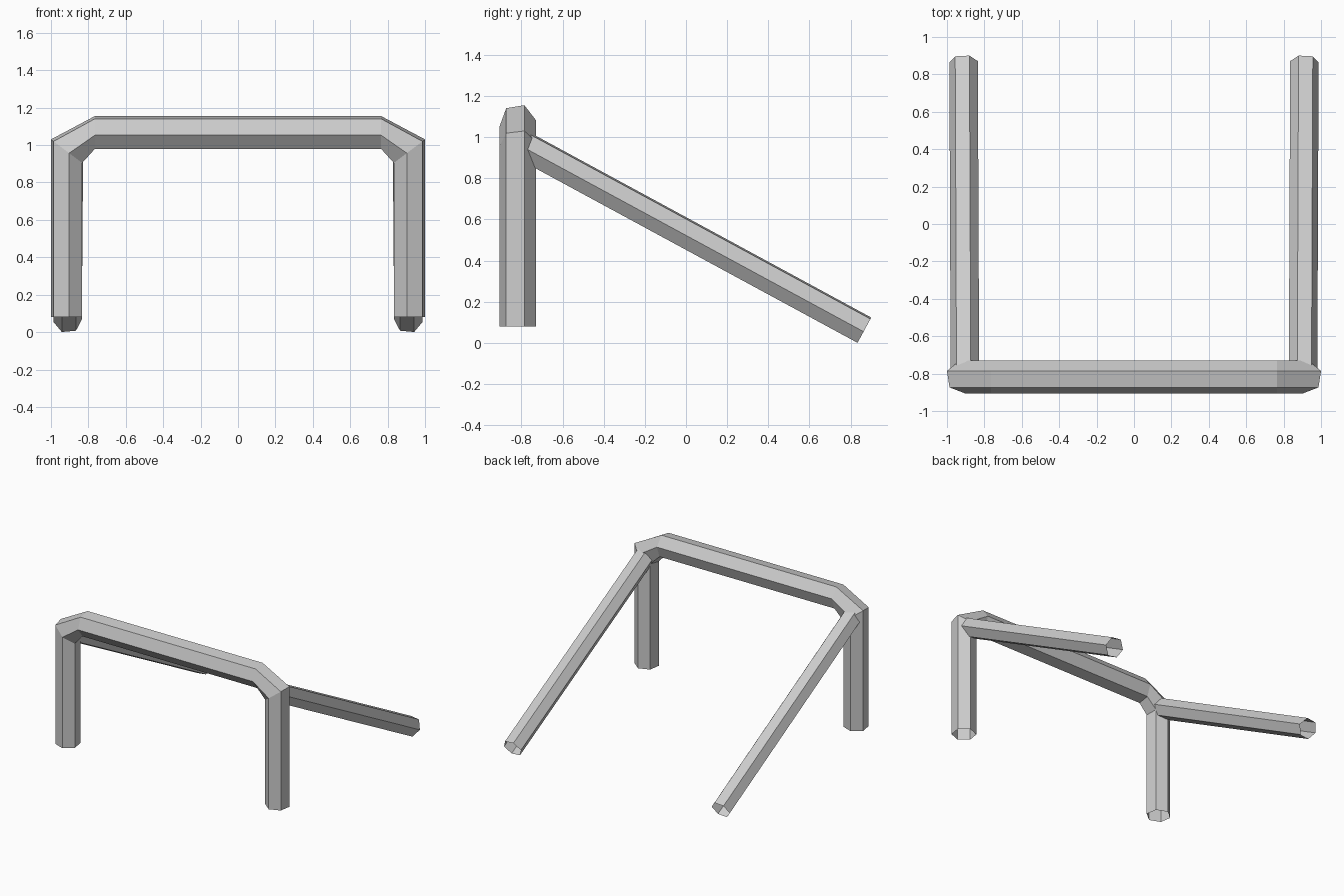
import bpy, bmesh, math
from mathutils import Vector

if "Cube" in bpy.data.objects:
    bpy.data.objects.remove(bpy.data.objects["Cube"])


def hexagon(radius, start_deg):
    return [(radius * math.cos(math.radians(start_deg + 60 * k)),
             radius * math.sin(math.radians(start_deg + 60 * k))) for k in range(6)]


def tube(name, section, stations):
    """Loft an open-ended tube; each station is (centre, u axis, v axis)."""
    bm = bmesh.new()
    rings = [[bm.verts.new(Vector(c) + Vector(u) * a + Vector(v) * b) for a, b in section]
             for c, u, v in stations]
    n = len(section)
    for r0, r1 in zip(rings, rings[1:]):
        for i in range(n):
            j = (i + 1) % n
            bm.faces.new((r0[i], r0[j], r1[j], r1[i]))
    bmesh.ops.recalc_face_normals(bm, faces=bm.faces)
    mesh = bpy.data.meshes.new(name)
    bm.to_mesh(mesh)
    bm.free()
    obj = bpy.data.objects.new(name, mesh)
    bpy.context.collection.objects.link(obj)
    return obj


# Main hoop: right foot, mitred shoulder, crossbar end, then the same mirrored
Y = -0.8175
AXIS_Y = (0, 1, 0)
half = [((0.9165, Y, 0.08), (1, 0, 0)),
        ((0.9165, Y, 0.9675), (1, 0, 0.75)),
        ((0.765, Y, 1.0675), (0, 0, 1.05))]
right = [(c, u, AXIS_Y) for c, u in half]
left = [((-c[0], c[1], c[2]), (-u[0], u[1], u[2]), AXIS_Y) for c, u in reversed(half)]
tube("main_hoop", hexagon(0.0895, 21), right + left)

# Rear struts: sloping hexagonal tubes, mirrored across x
top, bottom = Vector((-0.904, -0.803, 0.967)), Vector((-0.911, 0.867, 0.062))
direction = (bottom - top).normalized()
side = Vector((1, 0, 0))
up = side.cross(direction).normalized()
strut = tube("rear_struts", hexagon(0.0765, 6), [(top, side, up), (bottom, side, up)])
mirror = strut.modifiers.new("Mirror", "MIRROR")
mirror.use_axis[0] = True
mirror.use_mirror_merge = False
